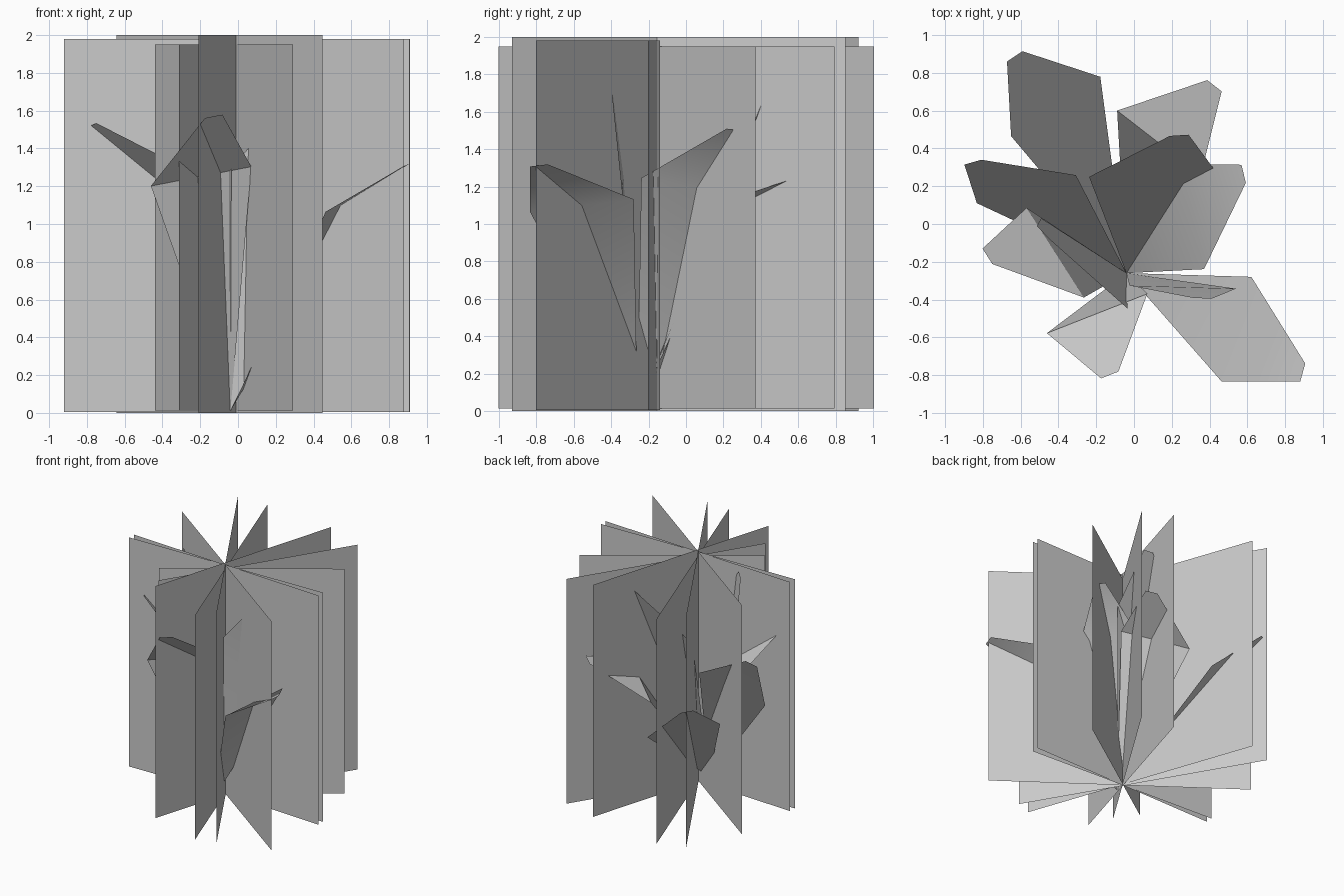
import bpy
from math import cos, sin, radians
from mathutils import Vector

cube = bpy.data.objects.get("Cube")
if cube:
    bpy.data.objects.remove(cube, do_unlink=True)

grey = bpy.data.materials.new("leaf_grey")
grey.use_nodes = True
colour = (0.6, 0.6, 0.6, 1)
grey.diffuse_color = colour
grey.node_tree.nodes["Principled BSDF"].inputs["Base Color"].default_value = colour

AXIS = Vector((-0.01, -0.155, 0))
ROOT = Vector((-0.04, -0.26, 0.01))
UP = Vector((0, 0, 1))


def add_mesh(name, verts, faces):
    mesh = bpy.data.meshes.new(name)
    mesh.from_pydata(verts, [], faces)
    mesh.materials.append(grey)
    obj = bpy.data.objects.new(name, mesh)
    bpy.context.collection.objects.link(obj)
    return obj


def card(name, angle, ahead, behind, top):
    """Upright foliage card through the stem axis, at an angle in plan."""
    along = Vector((cos(radians(angle)), sin(radians(angle)), 0))
    start, end = AXIS - along * behind, AXIS + along * ahead
    low, high = UP * (2 - top) / 4, UP * top
    add_mesh(name, [start + low, end + low, end + high, start + high], [(0, 1, 2, 3)])


def leaf(name, heading, lean, roll, bend, skew=0, size=1):
    """Leaf that widens from the root to a fold, then narrows to a blunt tip."""
    heading, lean, roll, bend = map(radians, (heading, lean, roll, bend))
    flat = Vector((cos(heading), sin(heading), 0))
    across = UP.cross(flat)
    stem = flat * sin(lean) + UP * cos(lean)
    outward = flat * cos(lean) - UP * sin(lean)

    # Turn the blade about its own stem
    side = across * cos(roll) + outward * sin(roll)
    front = outward * cos(roll) - across * sin(roll)

    fold = ROOT + stem * size * 1.27
    tip = fold + (stem * cos(bend) + front * sin(bend)) * size * 0.46 + side * skew
    half_fold, half_tip = side * size * 0.29, side * 0.05
    verts = [ROOT, fold - half_fold, tip - half_tip, tip + half_tip, fold + half_fold]
    obj = add_mesh(name, verts, [(0, 1, 4), (1, 2, 3, 4)])

    # Soften shallow folds, keep strong ones crisp
    bpy.ops.object.select_all(action='DESELECT')
    obj.select_set(True)
    bpy.context.view_layer.objects.active = obj
    bpy.ops.object.shade_smooth_by_angle(angle=radians(30))


# Upright cards crossing at the stem
card("wide_card_front", angle=-3, ahead=0.92, behind=0.91, top=1.98)
card("wide_card_back", angle=1, ahead=0.92, behind=0.91, top=1.98)
card("diagonal_card_front_left", angle=-36, ahead=1.1, behind=1.05, top=1.98)
card("diagonal_card_back_right", angle=-59.5, ahead=0.9, behind=1.25, top=2)
card("deep_card_back_right", angle=-70.5, ahead=0.9, behind=1.23, top=1.95)
card("deep_card_back_left", angle=73.5, ahead=1.05, behind=0.7, top=2)
card("diagonal_card_back_left", angle=58, ahead=1.12, behind=0.57, top=1.95)
card("shallow_card_back_left", angle=34.5, ahead=0.93, behind=0.52, top=1.95)

# Single leaves fanning out of the root
leaf("front_left_leaf", heading=-27, lean=31, roll=-13, bend=30, skew=-0.1)
leaf("front_leaf", heading=-126, lean=12, roll=-58, bend=39)
leaf("left_leaf", heading=41, lean=21, roll=29, bend=26, skew=0.1)
leaf("back_left_leaf", heading=76, lean=34, roll=28, bend=35, skew=-0.1)
leaf("back_leaf", heading=113, lean=49, roll=-16, bend=0, skew=0.1)
leaf("back_right_leaf", heading=140, lean=33, roll=39, bend=1, skew=0.1)
leaf("right_leaf", heading=164, lean=18, roll=-50, bend=31, skew=-0.1)
leaf("steep_left_leaf", heading=-14, lean=14, roll=78, bend=4)
leaf("tall_back_leaf", heading=76, lean=22, roll=-19, bend=0, skew=-0.1, size=1.15)
leaf("tall_right_leaf", heading=167, lean=9, roll=-57, bend=0, skew=-0.2, size=1.15)
